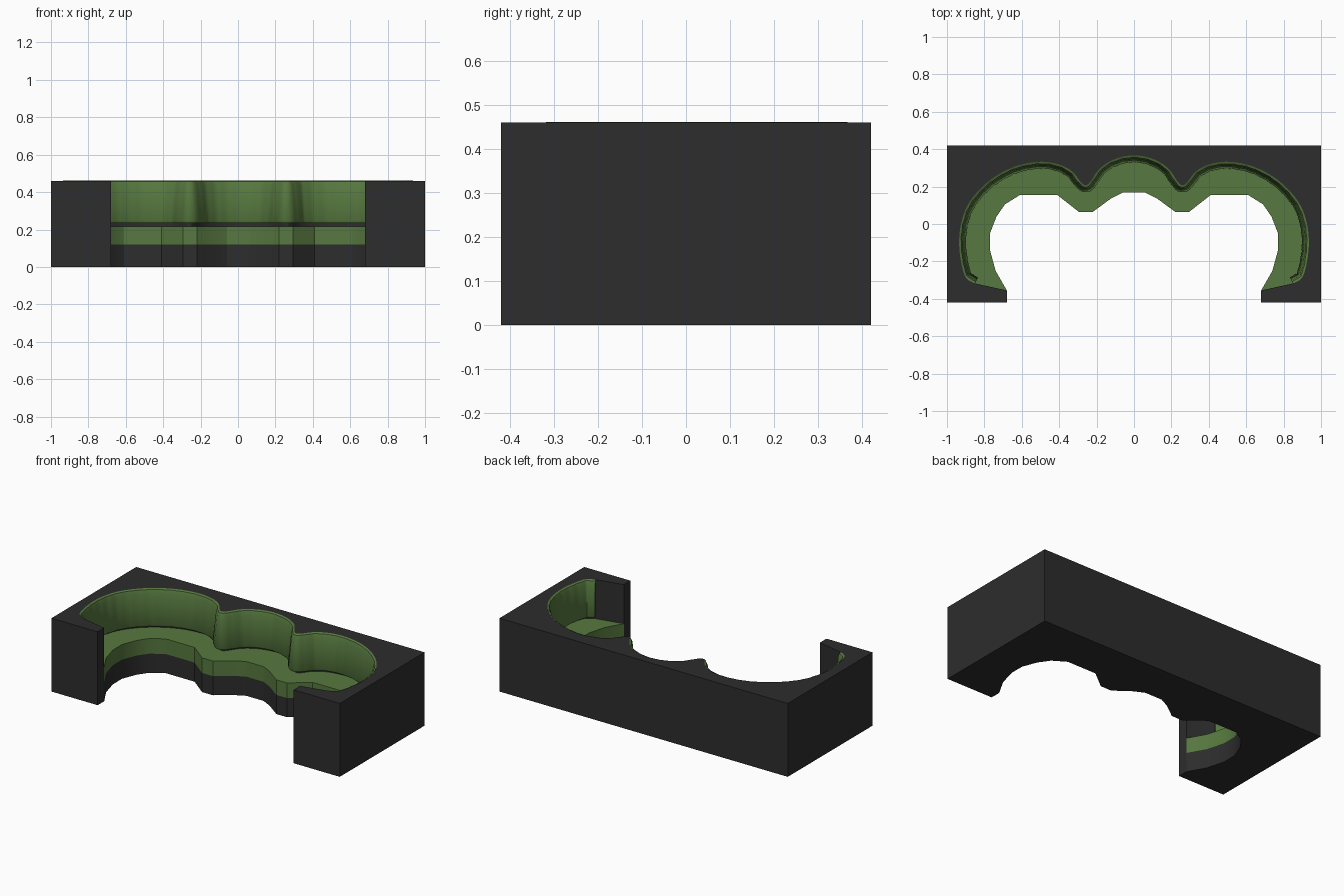
import bpy, bmesh, math
from mathutils import Vector

if "Cube" in bpy.data.objects:
    bpy.data.objects.remove(bpy.data.objects["Cube"])


def material(name, rgb):
    m = bpy.data.materials.new(name)
    m.diffuse_color = (*rgb, 1)
    m.use_nodes = True
    m.node_tree.nodes["Principled BSDF"].inputs["Base Color"].default_value = m.diffuse_color
    return m


BLACK = material("black shell", (0.026, 0.026, 0.026))
GREEN = material("green upholstery", (0.095, 0.19, 0.05))


def finish(name, bm, mat, angle):
    bmesh.ops.recalc_face_normals(bm, faces=bm.faces)
    me = bpy.data.meshes.new(name)
    bm.to_mesh(me)
    bm.free()
    me.materials.append(mat)
    ob = bpy.data.objects.new(name, me)
    bpy.context.collection.objects.link(ob)
    bpy.ops.object.select_all(action='DESELECT')
    ob.select_set(True)
    bpy.context.view_layer.objects.active = ob
    bpy.ops.object.shade_smooth_by_angle(angle=math.radians(angle))
    return ob


def prism(name, outline, z0, z1, mat):
    bm = bmesh.new()
    low = [bm.verts.new((x, y, z0)) for x, y in outline]
    top = [bm.verts.new((x, y, z1)) for x, y in outline]
    n = len(outline)
    for i in range(n):
        j = (i + 1) % n
        bm.faces.new((low[i], low[j], top[j], top[i]))
    caps = [bm.faces.new(low[::-1]), bm.faces.new(top)]
    bmesh.ops.recalc_face_normals(bm, faces=bm.faces)
    bmesh.ops.triangulate(bm, faces=caps)
    return finish(name, bm, mat, 25)


def mirrored(half):
    """Left half ending on x = 0 or before it -> full left-to-right line."""
    return half + [(-x, y) for x, y in reversed(half) if x < -1e-6]


def spline(pts, steps=6):
    p = [Vector(q) for q in pts]
    p = [p[0]] + p + [p[-1]]
    out = []
    for a, b, c, d in zip(p, p[1:], p[2:], p[3:]):
        for k in range(steps):
            t = k / steps
            out.append(0.5 * (2 * b + (c - a) * t + (2 * a - 5 * b + 4 * c - d) * t * t
                              + (3 * b - a - 3 * c + d) * t ** 3))
    out.append(p[-1])
    return out


# Three-lobed inner wall of the shell
wall_half = [(-.85, -.318), (-.9, -.285), (-.925, -.2), (-.935, -.1), (-.925, 0),
             (-.89, .1), (-.82, .19), (-.73, .262), (-.62, .313), (-.5, .333),
             (-.4, .318), (-.33, .28), (-.285, .225), (-.26, .208), (-.235, .225),
             (-.18, .3), (-.1, .348), (0, .367)]
wall = spline(mirrored(wall_half))
corner = [(-.68, -.355)]
cavity = corner + [tuple(v) for v in wall] + [(.68, -.355)]

# Black shell block with arms
prism("shell", [(-1, -.42), (-.68, -.42)] + cavity
      + [(.68, -.42), (1, -.42), (1, .42), (-1, .42)], 0, .46, BLACK)

# Seat plinth and cushion follow the faceted front edge
front_half = [(-.74, -.25), (-.77, -.14), (-.77, -.05), (-.735, .04), (-.69, .105),
              (-.61, .155), (-.41, .155), (-.295, .065), (-.22, .065),
              (-.125, .135), (-.06, .168)]
seat = cavity + mirrored(front_half)[::-1]
prism("seat_plinth", seat, 0, .12, BLACK)
prism("seat_cushion", seat, .12, .215, GREEN)

# Channelled backrest: sloping pad section swept along the wall
section = [(0, .235), (.03, .235), (.036, .245), (.018, .435), (.01, .456), (0, .46)]
bm = bmesh.new()
rings, dist, pitch = [], 0, .07
for i, v in enumerate(wall):
    tan = (wall[min(i + 1, len(wall) - 1)] - wall[max(i - 1, 0)]).normalized()
    inward = Vector((tan.y, -tan.x))
    if i:
        dist += (v - wall[i - 1]).length
    puff = .004 * abs(math.sin(math.pi * dist / pitch)) ** .5
    ring = []
    for k, (d, z) in enumerate(section):
        q = v + inward * (d + (puff - .002 if 0 < k < 5 else 0))
        ring.append(bm.verts.new((q.x, q.y, z + (.001 if k == 5 else 0))))
    rings.append(ring)
n = len(section)
for a, b in zip(rings, rings[1:]):
    for k in range(n):
        bm.faces.new((a[k], a[(k + 1) % n], b[(k + 1) % n], b[k]))
bm.faces.new(rings[0])
bm.faces.new(rings[-1])
finish("backrest", bm, GREEN, 40)
